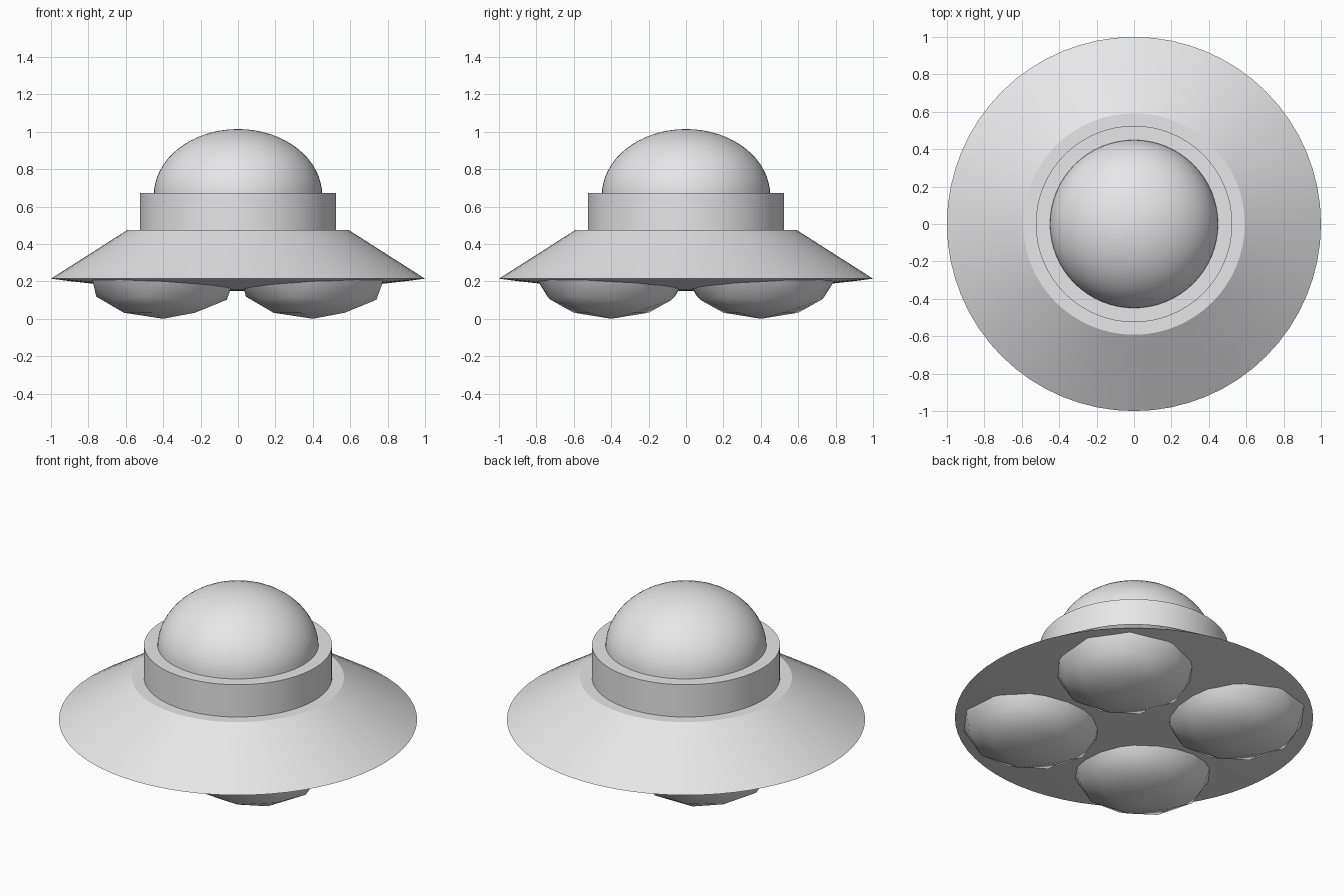
import bpy, bmesh, math
from mathutils import Matrix

if "Cube" in bpy.data.objects:
    bpy.data.objects.remove(bpy.data.objects["Cube"])

SEG = 64
RIM_Z = 0.214

grey = bpy.data.materials.new("light grey")
grey.diffuse_color = (0.8, 0.8, 0.8, 1)
grey.use_nodes = True
grey.node_tree.nodes["Principled BSDF"].inputs["Base Color"].default_value = grey.diffuse_color


def finish(name, bm, angle):
    mesh = bpy.data.meshes.new(name)
    bm.to_mesh(mesh)
    bm.free()
    mesh.materials.append(grey)
    ob = bpy.data.objects.new(name, mesh)
    bpy.context.collection.objects.link(ob)
    bpy.ops.object.select_all(action='DESELECT')
    ob.select_set(True)
    bpy.context.view_layer.objects.active = ob
    bpy.ops.object.shade_smooth_by_angle(angle=math.radians(angle))
    return ob


def lathe(name, profile, angle=30):
    """Spin a list of (radius, z) points around the z axis."""
    bm = bmesh.new()
    verts = [bm.verts.new((r, 0, z)) for r, z in profile]
    edges = [bm.edges.new(pair) for pair in zip(verts, verts[1:])]
    bmesh.ops.spin(bm, geom=verts + edges, cent=(0, 0, 0), axis=(0, 0, 1),
                   angle=math.tau, steps=SEG)
    bmesh.ops.remove_doubles(bm, verts=bm.verts, dist=1e-5)
    bmesh.ops.recalc_face_normals(bm, faces=bm.faces)
    return finish(name, bm, angle)


# Saucer hull: shallow curved belly, sharp rim, sloping skirt, flat deck
belly = [(r / 8, RIM_Z - 0.067 * (1 - (r / 8) ** 2)) for r in range(9)]
lathe("saucer_hull", belly + [(0.592, 0.474), (0, 0.474)], 25)

# Collar ring under the dome
lathe("collar", [(0, 0.47), (0.525, 0.47), (0.525, 0.673), (0, 0.673)])

# Squashed cockpit dome
N = 16
dome = [(0.45 * math.cos(i / N * math.pi / 2),
         0.66 + 0.354 * math.sin(i / N * math.pi / 2)) for i in range(N)]
lathe("dome", [(0, 0.66)] + dome + [(0, 1.014)])

# Four low-poly landing pods: lower halves of squashed icospheres
for side_y, word_y in ((-1, "front"), (1, "back")):
    for side_x, word_x in ((-1, "left"), (1, "right")):
        bm = bmesh.new()
        bmesh.ops.create_icosphere(bm, subdivisions=2, radius=1)
        upper = [v for v in bm.verts if v.co.z > 0.01]
        bmesh.ops.delete(bm, geom=upper, context='VERTS')
        bm.transform(Matrix.Translation((0.4 * side_x, 0.4 * side_y, RIM_Z))
                     @ Matrix.Diagonal((0.4, 0.4, RIM_Z, 1)))
        finish(f"landing_pod_{word_y}_{word_x}", bm, 60)
